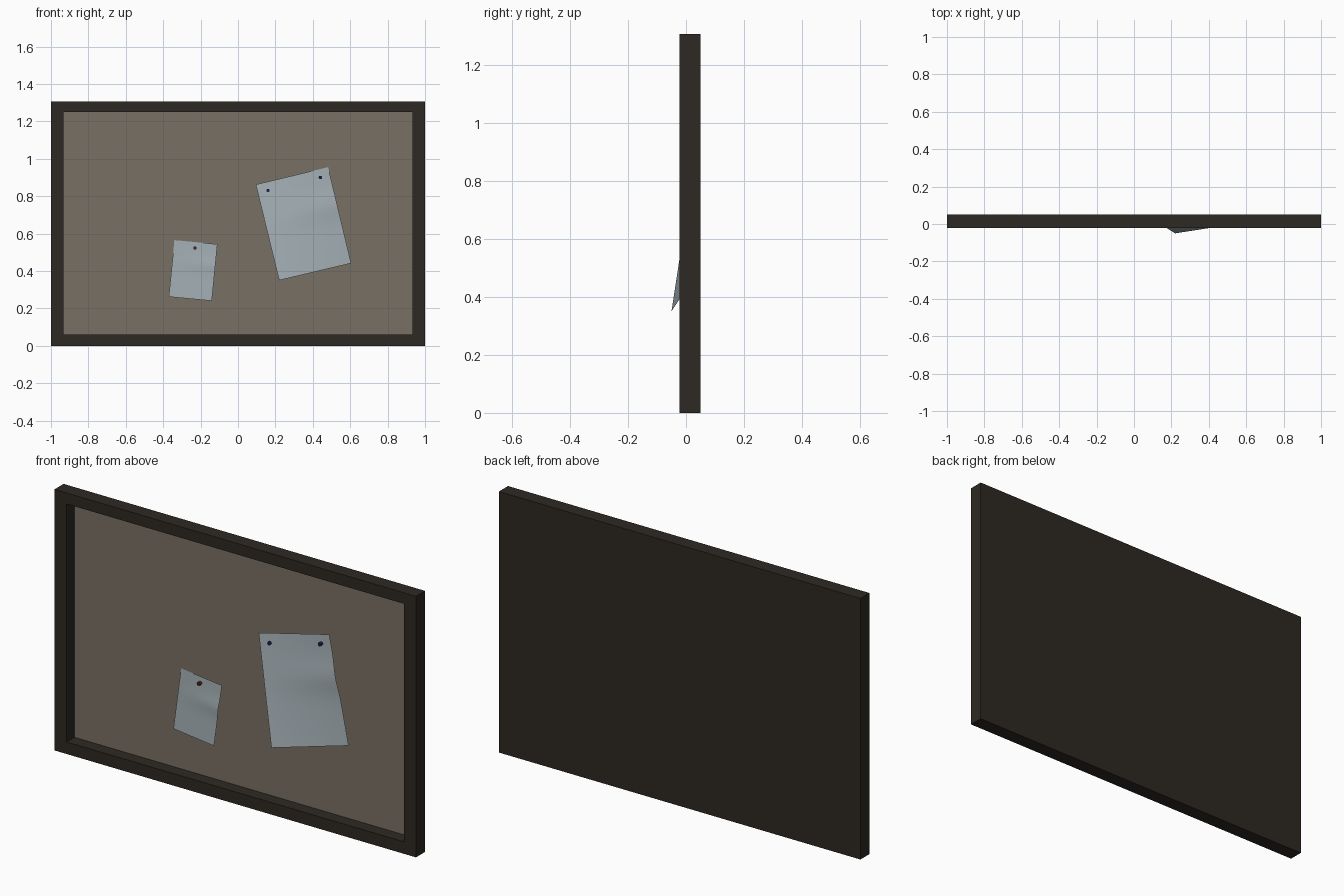
import bpy, bmesh, math
from mathutils import Vector

if "Cube" in bpy.data.objects:
    bpy.data.objects.remove(bpy.data.objects["Cube"])

H = 1.305            # board height
FRONT, BACK = -0.022, 0.05
CORK = 0.04          # depth of the pin surface


def mat(name, rgb):
    m = bpy.data.materials.new(name)
    m.diffuse_color = (*rgb, 1)
    m.use_nodes = True
    m.node_tree.nodes["Principled BSDF"].inputs["Base Color"].default_value = m.diffuse_color
    return m


def finish(bm, name, material, smooth=False):
    me = bpy.data.meshes.new(name)
    bm.to_mesh(me)
    bm.free()
    ob = bpy.data.objects.new(name, me)
    bpy.context.collection.objects.link(ob)
    me.materials.append(material)
    for p in me.polygons:
        p.use_smooth = smooth
    return ob


def box(bm, x, y, z):
    for v in bmesh.ops.create_cube(bm, size=1)['verts']:
        v.co = Vector([a + (b - a) * (c + 0.5) for (a, b), c in zip((x, y, z), v.co)])


WOOD = mat("dark_wood", (0.027, 0.022, 0.016))
FELT = mat("board_surface", (0.19, 0.16, 0.13))
PAPER = mat("paper", (0.35, 0.41, 0.44))
BLUE = mat("blue_pin", (0.015, 0.015, 0.10))
RED = mat("red_pin", (0.10, 0.015, 0.015))

# Frame: box with the front face inset and pushed back
X_IN, Z_LO, Z_HI = 0.933, 0.06, 1.25
bm = bmesh.new()
box(bm, (-1, 1), (FRONT, BACK), (0, H))
face = min(bm.faces, key=lambda f: f.calc_center_median().y)
bmesh.ops.inset_region(bm, faces=[face], thickness=0.05)
for v in face.verts:
    v.co.x = math.copysign(X_IN, v.co.x)
    v.co.z = Z_LO if v.co.z < H / 2 else Z_HI
floor = bmesh.ops.extrude_discrete_faces(bm, faces=[face])['faces'][0]
for v in floor.verts:
    v.co.y = 0.045
bm.faces.remove(floor)
finish(bm, "frame", WOOD)

# Pin surface
bm = bmesh.new()
box(bm, (-X_IN, X_IN), (CORK, 0.045), (Z_LO, Z_HI))
finish(bm, "pin_surface", FELT)


# Papers: gently creased sheets hanging away from the board
def paper(name, tl, tr, br, bl, bump):
    tl, tr, br, bl = map(Vector, (tl, tr, br, bl))
    bm = bmesh.new()
    bmesh.ops.create_grid(bm, x_segments=10, y_segments=14, size=0.5)
    for v in bm.verts:
        u, t = v.co.x + 0.5, 0.5 - v.co.y
        p = tl.lerp(tr, u).lerp(bl.lerp(br, u), t)
        p.y -= bump * u * math.exp(-((t - 0.38) / 0.12) ** 2)
        p.y = min(p.y, CORK - 0.002)
        v.co = p
    bmesh.ops.recalc_face_normals(bm, faces=bm.faces)
    if sum(f.normal.y for f in bm.faces) > 0:
        bmesh.ops.reverse_faces(bm, faces=bm.faces)
    finish(bm, name, PAPER, True)


paper("large_paper", (0.095, 0.028, 0.862), (0.482, 0.033, 0.955),
      (0.605, 0.010, 0.441), (0.22, -0.05, 0.35), 0.010)
paper("small_paper", (-0.34, 0.036, 0.565), (-0.11, 0.030, 0.543),
      (-0.14, 0.010, 0.24), (-0.37, 0.018, 0.262), 0.006)


# Push pins
def pin(name, x, z, material):
    bm = bmesh.new()
    bmesh.ops.create_cone(bm, cap_ends=True, segments=12, radius1=0.009,
                          radius2=0.009, depth=0.024)
    for v in bm.verts:
        v.co = Vector((x + v.co.x, 0.027 + v.co.z, z - v.co.y))
    bmesh.ops.recalc_face_normals(bm, faces=bm.faces)
    finish(bm, name, material)


pin("pin_left", 0.16, 0.83, BLUE)
pin("pin_right", 0.44, 0.90, BLUE)
pin("pin_small_paper", -0.23, 0.523, RED)
